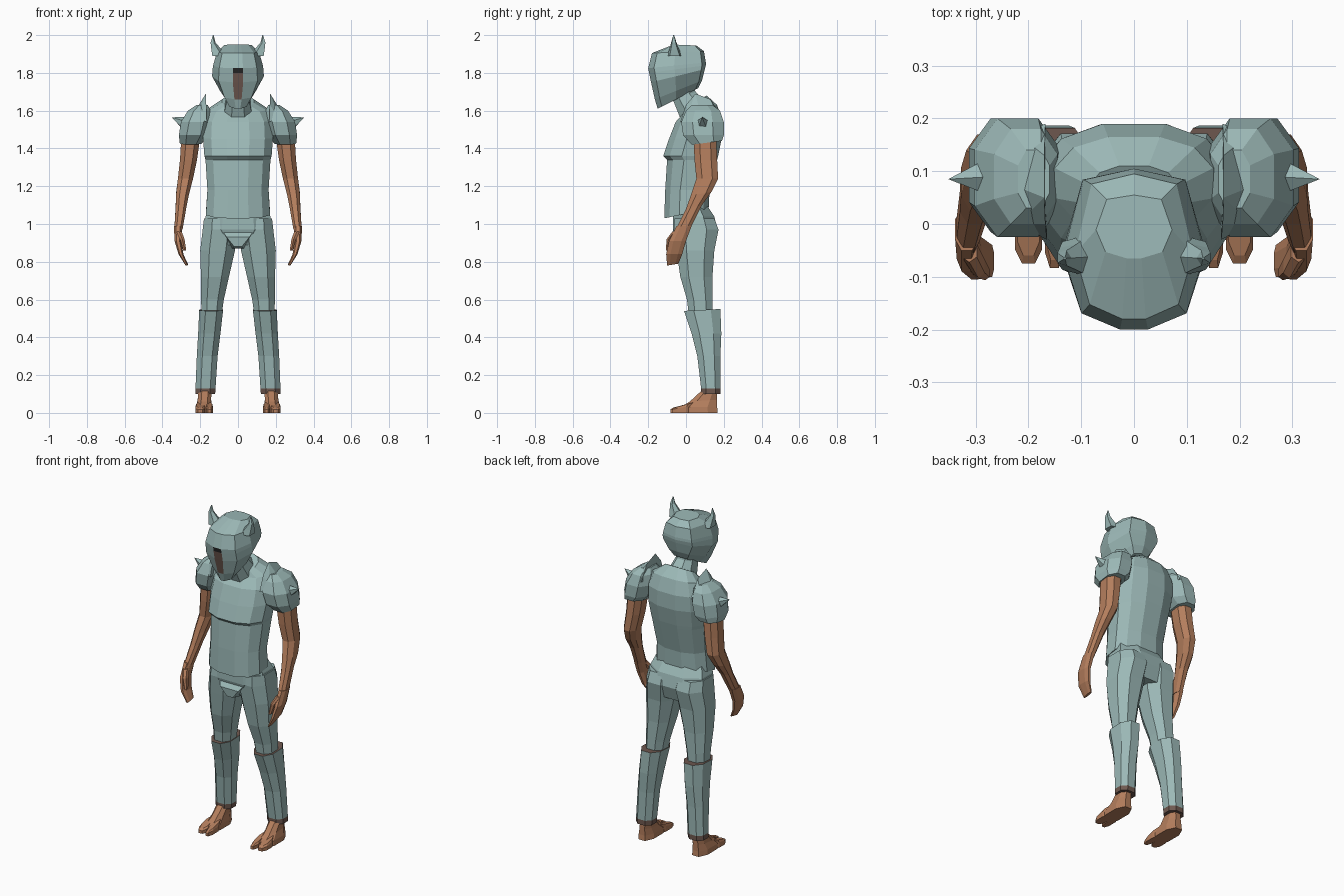
import bpy, bmesh, math
from mathutils import Vector

if "Cube" in bpy.data.objects:
    bpy.data.objects.remove(bpy.data.objects["Cube"])


def material(name, rgb):
    m = bpy.data.materials.new(name)
    m.use_nodes = True
    m.diffuse_color = (*rgb, 1)
    bsdf = m.node_tree.nodes["Principled BSDF"]
    bsdf.inputs["Base Color"].default_value = (*rgb, 1)
    bsdf.inputs["Roughness"].default_value = 0.8
    return m


teal = material("teal armour", (0.33, 0.48, 0.47))
skin = material("brown skin", (0.46, 0.21, 0.11))
trim = material("dark brown trim", (0.16, 0.10, 0.08))
black = material("black", (0.02, 0.02, 0.02))


def finish(name, bm, *mats):
    bmesh.ops.recalc_face_normals(bm, faces=bm.faces)
    me = bpy.data.meshes.new(name)
    bm.to_mesh(me)
    bm.free()
    for m in mats:
        me.materials.append(m)
    ob = bpy.data.objects.new(name, me)
    bpy.context.collection.objects.link(ob)
    return ob


def rounded(n, power=0.85):
    """Unit outline with a flat side at front, back, left and right."""
    pts, grow = [], 1 / math.cos(math.pi / n) ** power
    for i in range(n):
        a = 2 * math.pi * (i + 0.5) / n
        c, s = math.cos(a), math.sin(a)
        pts.append((math.copysign(abs(c) ** power, c) * grow,
                    math.copysign(abs(s) ** power, s) * grow))
    return pts


def loft(name, rings, mats, outline=None, side=1, rule=None):
    """Rings are (z, centre x, front y, back y, half width, rise to the back)."""
    outline = outline or rounded(8)
    n = len(outline)
    bm = bmesh.new()
    loops = []
    for z, x, front, back, w, rise in rings:
        loops.append([bm.verts.new((side * (x + u * w),
                                    (front + back) / 2 + v * (back - front) / 2,
                                    z + rise * (v + 1) / 2)) for u, v in outline])
    for b, (lo, hi) in enumerate(zip(loops, loops[1:])):
        for i in range(n):
            j = (i + 1) % n
            f = bm.faces.new((lo[i], lo[j], hi[j], hi[i]))
            f.material_index = rule(b, i) if rule else 0
    bm.faces.new(loops[0])
    bm.faces.new(loops[-1])
    return finish(name, bm, *mats)


def spike(name, base, tip, radius, sides, mat):
    base, tip = Vector(base), Vector(tip)
    bm = bmesh.new()
    bmesh.ops.create_cone(bm, cap_ends=True, segments=sides, radius1=radius,
                          radius2=0, depth=(tip - base).length)
    turn = (tip - base).to_track_quat("Z", "Y").to_matrix()
    bmesh.ops.rotate(bm, verts=bm.verts, matrix=turn, cent=(0, 0, 0))
    bmesh.ops.translate(bm, verts=bm.verts, vec=(base + tip) / 2)
    return finish(name, bm, mat)


def hull(name, points, mat):
    bm = bmesh.new()
    for p in points:
        bm.verts.new(p)
    bmesh.ops.convex_hull(bm, input=bm.verts)
    return finish(name, bm, mat)


# Tunic with an overhanging chest plate
loft("tunic", [
    (1.03, 0, -.115, .12, .17, .05),
    (1.18, 0, -.11, .125, .162, 0),
    (1.34, 0, -.10, .165, .172, 0),
    (1.36, 0, -.12, .17, .178, 0),
    (1.45, 0, -.09, .19, .185, .01),
    (1.54, 0, -.055, .19, .18, .01),
    (1.59, 0, -.01, .165, .15, .04),
    (1.62, 0, .0, .11, .085, .06)], [teal], rounded(12))
loft("neck", [
    (1.56, 0, -.03, .11, .075, .08),
    (1.66, 0, -.07, .05, .055, .04),
    (1.76, 0, -.09, .035, .055, 0)], [teal])

# Hips and the codpiece
loft("hips", [
    (.89, 0, -.045, .14, .12, 0),
    (.97, 0, -.07, .165, .18, 0),
    (1.04, 0, -.07, .15, .172, 0),
    (1.10, 0, -.06, .11, .15, 0)], [teal])
hull("codpiece", [(s * x, y, z) for s in (-1, 1) for x, y, z in (
    (.08, -.06, .96), (.06, -.085, .93), (.02, -.08, .88), (.03, -.02, .87))], teal)

# Helmet with a slit face opening in its front column
half = [(.2, -1), (.75, -.8), (1, -.1), (.72, .86), (0, 1)]
helmet_outline = half + [(-u, v) for u, v in reversed(half[:-1])]
loft("helmet", [
    (1.61, 0, -.15, .065, .06, .11),
    (1.66, 0, -.165, .085, .095, .10),
    (1.75, 0, -.185, .10, .137, .07),
    (1.80, 0, -.195, .105, .135, .04),
    (1.825, 0, -.20, .105, .132, .03),
    (1.905, 0, -.18, .095, .112, .01),
    (1.95, 0, -.065, .055, .072, -.005)], [teal, trim, black], helmet_outline,
    rule=lambda b, i: {1: 1, 2: 1, 3: 2}.get(b, 0) if i == len(helmet_outline) - 1 else 0)

for label, s in (("left", 1), ("right", -1)):
    # Curved horn
    loft(label + "_horn", [
        (1.89, .10, -.095, -.025, .036, 0),
        (1.925, .117, -.085, -.04, .024, 0),
        (1.96, .133, -.077, -.052, .012, 0),
        (2.0, .131, -.067, -.063, .002, 0)], [teal], rounded(5), s)

    # Shoulder guard, raised collar fin and side spike
    loft(label + "_shoulder_guard", [
        (1.42, .25, .03, .19, .058, .02),
        (1.47, .235, -.015, .20, .078, 0),
        (1.54, .22, -.025, .20, .082, 0),
        (1.60, .205, .0, .18, .06, 0),
        (1.63, .19, .03, .14, .03, 0)], [teal], None, s)
    hull(label + "_collar_fin", [(s * x, y, z) for x, y, z in (
        (.165, -.03, 1.54), (.168, .0, 1.63), (.17, .05, 1.69), (.17, .13, 1.66),
        (.168, .19, 1.57), (.22, -.0, 1.56), (.22, .07, 1.61), (.22, .17, 1.57))], teal)
    spike(label + "_shoulder_spike", (s * .265, .09, 1.525), (s * .352, .085, 1.565),
          .045, 5, teal)

    # Bare arm, hand and thumb
    loft(label + "_arm", [
        (.97, .315, -.055, .025, .022, .01),
        (1.08, .302, .0, .085, .028, .02),
        (1.15, .294, .025, .135, .034, .02),
        (1.24, .278, .055, .17, .04, 0),
        (1.34, .262, .045, .165, .045, 0),
        (1.46, .25, .04, .16, .05, 0)], [skin], None, s)
    loft(label + "_hand", [
        (.78, .272, -.10, -.04, .007, .01),
        (.84, .302, -.105, -.02, .013, 0),
        (.91, .318, -.09, .0, .018, 0),
        (.99, .317, -.05, .03, .022, 0)], [skin], None, s)
    loft(label + "_thumb", [
        (.86, .282, -.105, -.08, .008, 0),
        (.92, .295, -.10, -.06, .012, 0),
        (.96, .312, -.07, -.03, .014, 0)], [skin], rounded(6), s)

    # Thigh, greave with a raised outer rim, and trim at its hem
    loft(label + "_thigh", [
        (.48, .143, .02, .14, .05, 0),
        (.60, .135, .005, .14, .06, 0),
        (.72, .122, -.03, .14, .074, 0),
        (.86, .108, -.05, .15, .092, 0),
        (.97, .095, -.065, .172, .092, 0),
        (1.03, .095, -.06, .15, .085, 0)], [teal], None, s)
    loft(label + "_greave", [
        (.10, .173, .08, .182, .052, 0),
        (.13, .172, .08, .182, .053, 0),
        (.30, .163, .06, .182, .055, 0),
        (.42, .152, .03, .187, .059, 0),
        (.54, .142, -.01, .182, .063, .01)], [trim, teal], None, s,
        rule=lambda b, i: min(b, 1))

    # Bare foot with a split toe
    loft(label + "_foot", [
        (0, .18, -.03, .168, .046, 0),
        (.03, .18, -.03, .165, .044, 0),
        (.06, .178, .02, .165, .036, .01),
        (.12, .175, .085, .165, .034, 0)], [skin], None, s)
    for toe, x, w, tip in (("big_toe", .151, .018, -.083), ("toes", .2, .026, -.075)):
        loft(label + "_" + toe, [
            (0, x, tip, .03, w, 0),
            (.018, x, tip, .03, w, .02),
            (.028, x, tip + .015, .04, w * .8, .028)], [skin], None, s)
